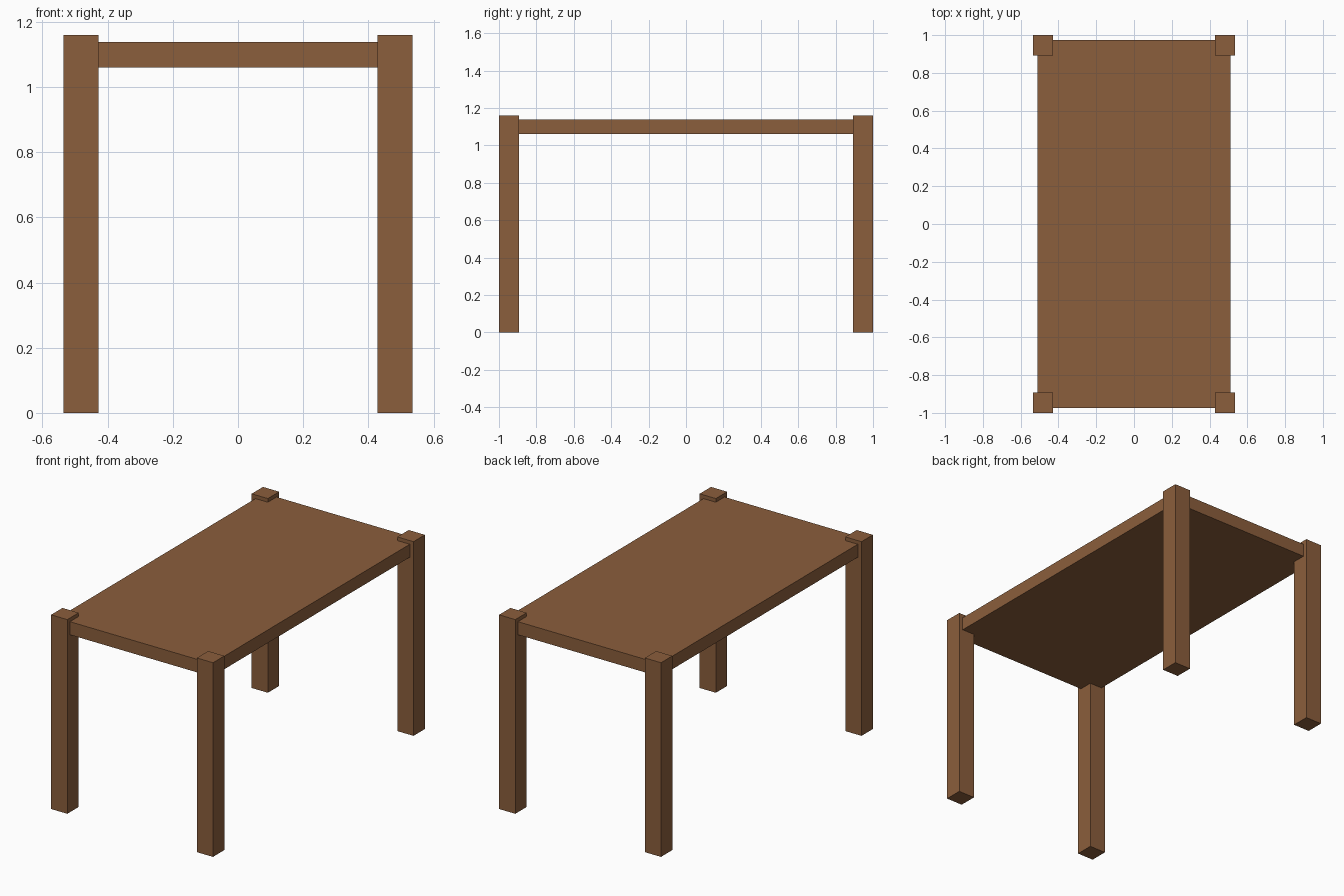
import bpy

if "Cube" in bpy.data.objects:
    bpy.data.objects.remove(bpy.data.objects["Cube"])

# One brown wood colour
wood = bpy.data.materials.new("brown wood")
wood.diffuse_color = (0.258, 0.112, 0.045, 1.0)
wood.use_nodes = True
wood.node_tree.nodes["Principled BSDF"].inputs["Base Color"].default_value = wood.diffuse_color


def box(name, x, y, z):
    """Box spanning the given (low, high) ranges."""
    ranges = (x, y, z)
    bpy.ops.mesh.primitive_cube_add(size=1, location=[(a + b) / 2 for a, b in ranges])
    ob = bpy.context.object
    ob.name = name
    ob.scale = [b - a for a, b in ranges]
    bpy.ops.object.transform_apply(location=False, rotation=False, scale=True)
    ob.data.materials.append(wood)
    return ob


HALF_X, HALF_Y, LEG, HEIGHT = 0.535, 1.0, 0.107, 1.16
INSET = 0.025

# Table top, set slightly in from the outer leg faces
box("table_top", (-HALF_X + INSET, HALF_X - INSET),
    (-HALF_Y + INSET, HALF_Y - INSET), (1.06, 1.138))

# Four corner legs rising a little above the top
for sx, side in ((-1, "left"), (1, "right")):
    for sy, end in ((-1, "front"), (1, "back")):
        x = sorted((sx * HALF_X, sx * (HALF_X - LEG)))
        y = sorted((sy * HALF_Y, sy * (HALF_Y - LEG)))
        box(f"{end}_{side}_leg", x, y, (0, HEIGHT))
